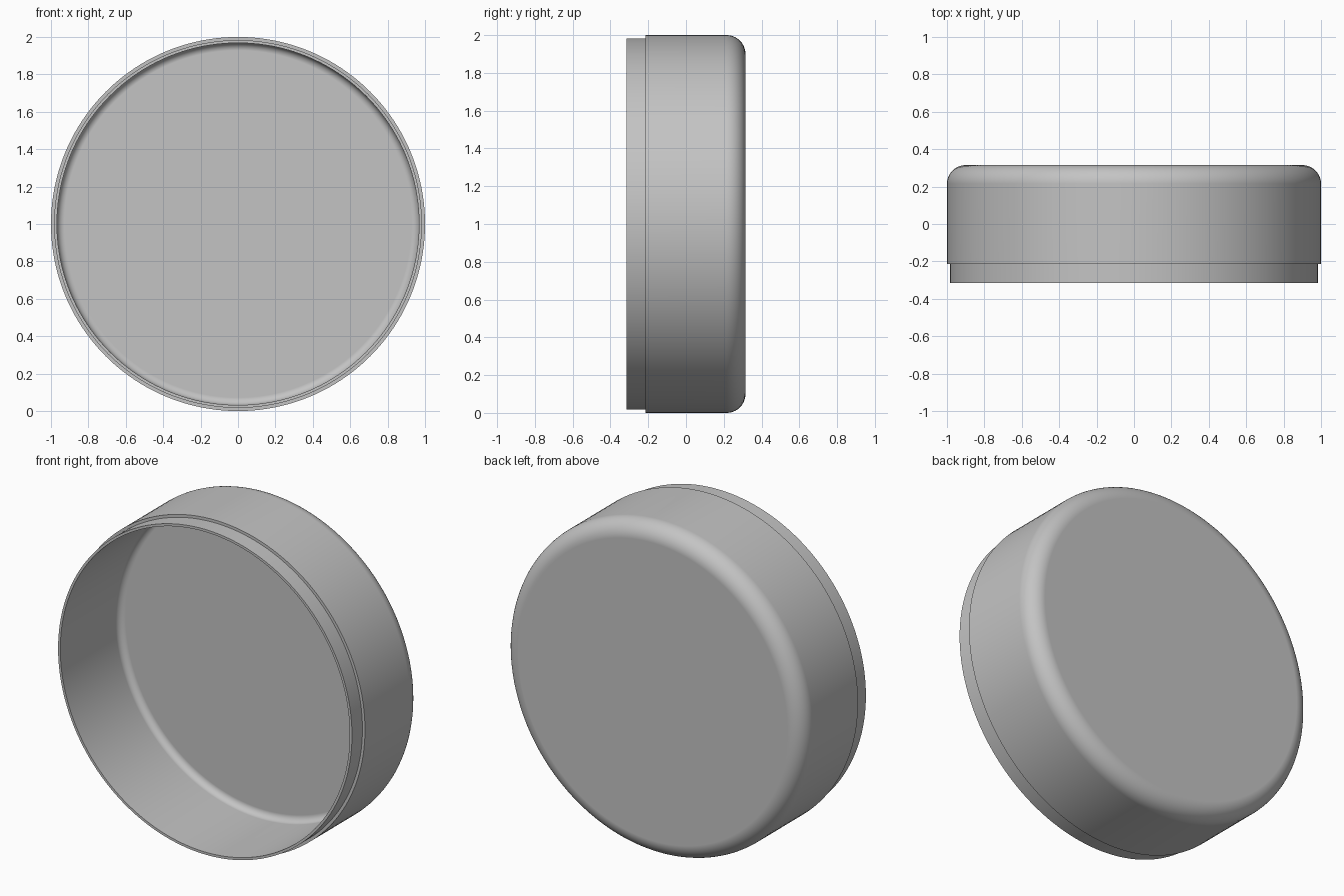
import bpy
import bmesh
from math import pi, sin, cos, radians
from mathutils import Vector, Matrix

cube = bpy.data.objects.get("Cube")
if cube:
    bpy.data.objects.remove(cube, do_unlink=True)

SEGMENTS = 160
BACK, FRONT, STEP = 0.315, -0.315, -0.215
OUTER, LIP, INNER = 1.0, 0.983, 0.968
FLOOR = 0.25


def fillet(radius, depth, size, steps):
    """Quarter round from the flat face at depth out to the wall at radius."""
    angles = [pi / 2 * i / steps for i in range(steps + 1)]
    return [(radius - size + size * sin(a), depth - size + size * cos(a)) for a in angles]


# Single grey plastic
grey = bpy.data.materials.new("grey")
grey.use_nodes = True
grey.diffuse_color = (0.55, 0.55, 0.55, 1)
grey.node_tree.nodes["Principled BSDF"].inputs["Base Color"].default_value = grey.diffuse_color

# Wall section as (radius, depth): back round, side, stepped lip, inside, floor round
profile = fillet(OUTER, BACK, 0.1, 10)
profile += [(OUTER, STEP), (LIP, STEP), (LIP, FRONT), (INNER, FRONT)]
profile += reversed(fillet(INNER, FLOOR, 0.04, 8))

# Revolve the section about the y axis
bm = bmesh.new()
verts = [bm.verts.new((r, y, 0)) for r, y in profile]
edges = [bm.edges.new(pair) for pair in zip(verts, verts[1:])]
bmesh.ops.spin(bm, geom=verts + edges, cent=(0, 0, 0), axis=(0, 1, 0),
               angle=2 * pi, steps=SEGMENTS, use_merge=True)
bmesh.ops.remove_doubles(bm, verts=bm.verts[:], dist=0.0001)

# Close the back face and the inside floor
bmesh.ops.holes_fill(bm, edges=[e for e in bm.edges if e.is_boundary], sides=0)
bmesh.ops.recalc_face_normals(bm, faces=bm.faces[:])
bmesh.ops.transform(bm, matrix=Matrix.Translation(Vector((0, 0, 1))), verts=bm.verts[:])

mesh = bpy.data.meshes.new("round_cap")
bm.to_mesh(mesh)
bm.free()
mesh.materials.append(grey)
cap = bpy.data.objects.new("round_cap", mesh)
bpy.context.collection.objects.link(cap)

# Smooth rounds with crisp lip edges and flat faces
bpy.ops.object.select_all(action='DESELECT')
cap.select_set(True)
bpy.context.view_layer.objects.active = cap
bpy.ops.object.shade_smooth_by_angle(angle=radians(30))
normals = cap.modifiers.new("flat_faces", 'WEIGHTED_NORMAL')
normals.keep_sharp = True
